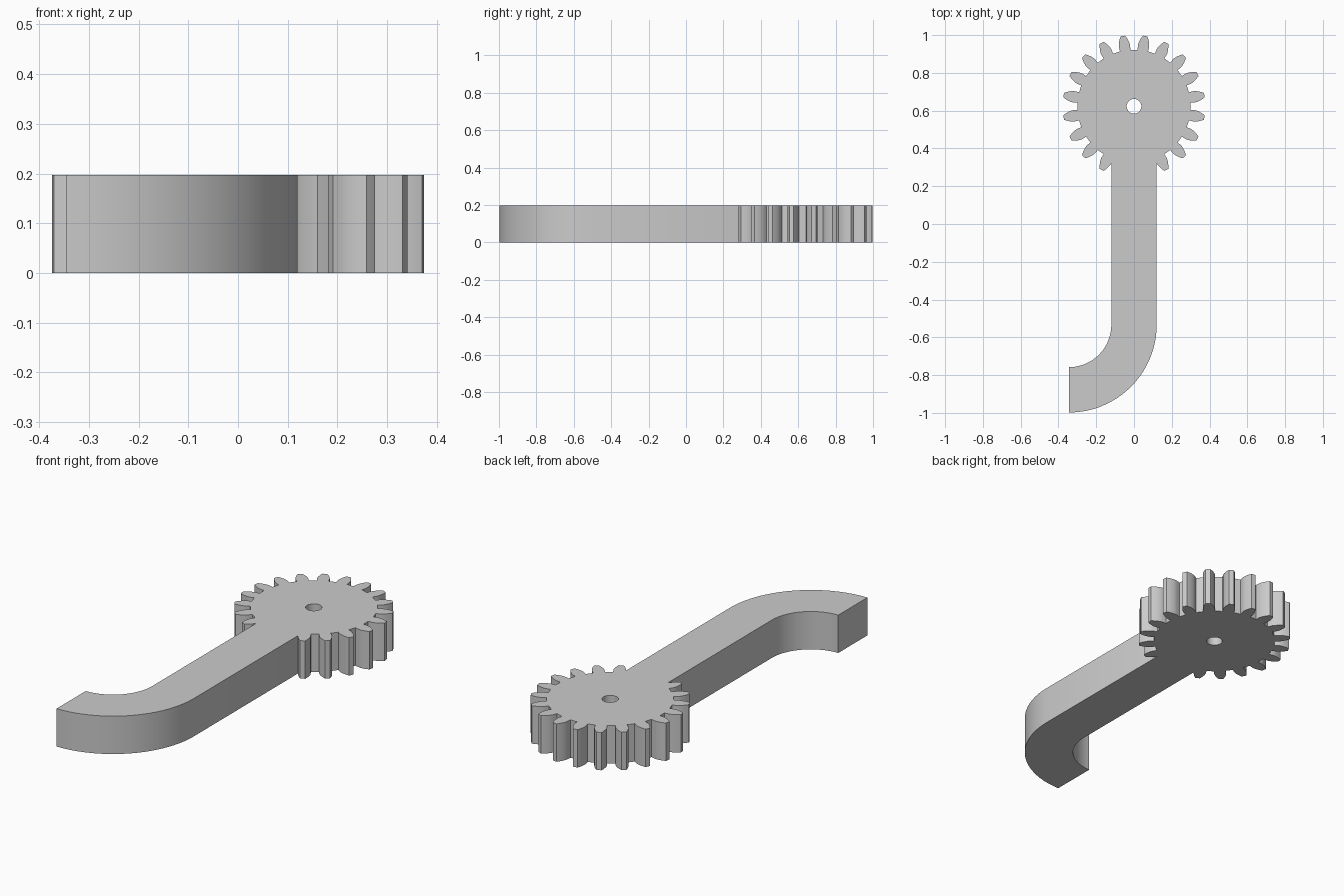
import bpy
import bmesh
from math import acos, cos, sin, tan, pi, radians
from mathutils import Vector

cube = bpy.data.objects.get("Cube")
if cube:
    bpy.data.objects.remove(cube)

HEIGHT = 0.197
GEAR_Y = 0.623
TEETH = 20
OUTER, PITCH, ROOT = 0.377, 0.343, 0.30
BASE = PITCH * cos(radians(20))
HOLE = 0.039
ARM = 0.12                      # half the arm's width
BEND_X, BEND_Y = -0.345, -0.533


def polar(cx, cy, r, a):
    return (cx + r * cos(a), cy + r * sin(a))


def arc(cx, cy, r, start, end, steps):
    return [polar(cx, cy, r, start + (end - start) * i / steps) for i in range(steps + 1)]


def involute(r):
    a = acos(min(1, BASE / r))
    return tan(a) - a


def half_angle(r):
    return pi / (2 * TEETH) + involute(PITCH) - involute(r)


def tooth(angle, first, last):
    """One tooth, walked counter-clockwise; the arm replaces the outermost roots."""
    flank = [BASE + (OUTER - BASE) * i / 6 for i in range(7)]
    pts = [] if first else [(ROOT, -half_angle(BASE))]
    pts += [(r, -half_angle(r)) for r in flank]
    pts.append((OUTER, 0))
    pts += [(r, half_angle(r)) for r in reversed(flank)]
    pts += [] if last else [(ROOT, half_angle(BASE))]
    return [polar(0, GEAR_Y, r, angle + a) for r, a in pts]


# Gear teeth, leaving out the two where the arm joins
outline = []
count = TEETH - 2
step = 2 * pi / TEETH
for k in range(count):
    outline += tooth(-pi / 2 + (k + 1.5) * step, k == 0, k == count - 1)

# Arm with its quarter-circle hook
join_y = GEAR_Y - 0.302
outline.append((-ARM, join_y))
outline += arc(BEND_X, BEND_Y, -ARM - BEND_X, 0, -pi / 2, 24)
outline += arc(BEND_X, BEND_Y, ARM - BEND_X, -pi / 2, 0, 32)
outline.append((ARM, join_y))

# Axle hole
hole = arc(0, GEAR_Y, HOLE, 0, 2 * pi, 32)[:-1]

# Fill the profile and extrude it
bm = bmesh.new()
for loop in (outline, hole):
    verts = [bm.verts.new((x, y, 0)) for x, y in loop]
    for a, b in zip(verts, verts[1:] + verts[:1]):
        bm.edges.new((a, b))
bmesh.ops.triangle_fill(bm, edges=bm.edges[:], use_beauty=True)
extruded = bmesh.ops.extrude_face_region(bm, geom=bm.faces[:], use_keep_orig=True)
top = [g for g in extruded["geom"] if isinstance(g, bmesh.types.BMVert)]
bmesh.ops.translate(bm, verts=top, vec=Vector((0, 0, HEIGHT)))
bmesh.ops.recalc_face_normals(bm, faces=bm.faces[:])
mesh = bpy.data.meshes.new("gear_arm")
bm.to_mesh(mesh)
bm.free()

gear_arm = bpy.data.objects.new("gear_arm", mesh)
bpy.context.collection.objects.link(gear_arm)

# Plain grey
grey = bpy.data.materials.new("grey")
grey.use_nodes = True
colour = (0.6, 0.6, 0.6, 1)
grey.diffuse_color = colour
grey.node_tree.nodes["Principled BSDF"].inputs["Base Color"].default_value = colour
mesh.materials.append(grey)

# Smooth curves, sharp rims
bpy.ops.object.select_all(action="DESELECT")
gear_arm.select_set(True)
bpy.context.view_layer.objects.active = gear_arm
bpy.ops.object.shade_smooth_by_angle(angle=radians(30))
